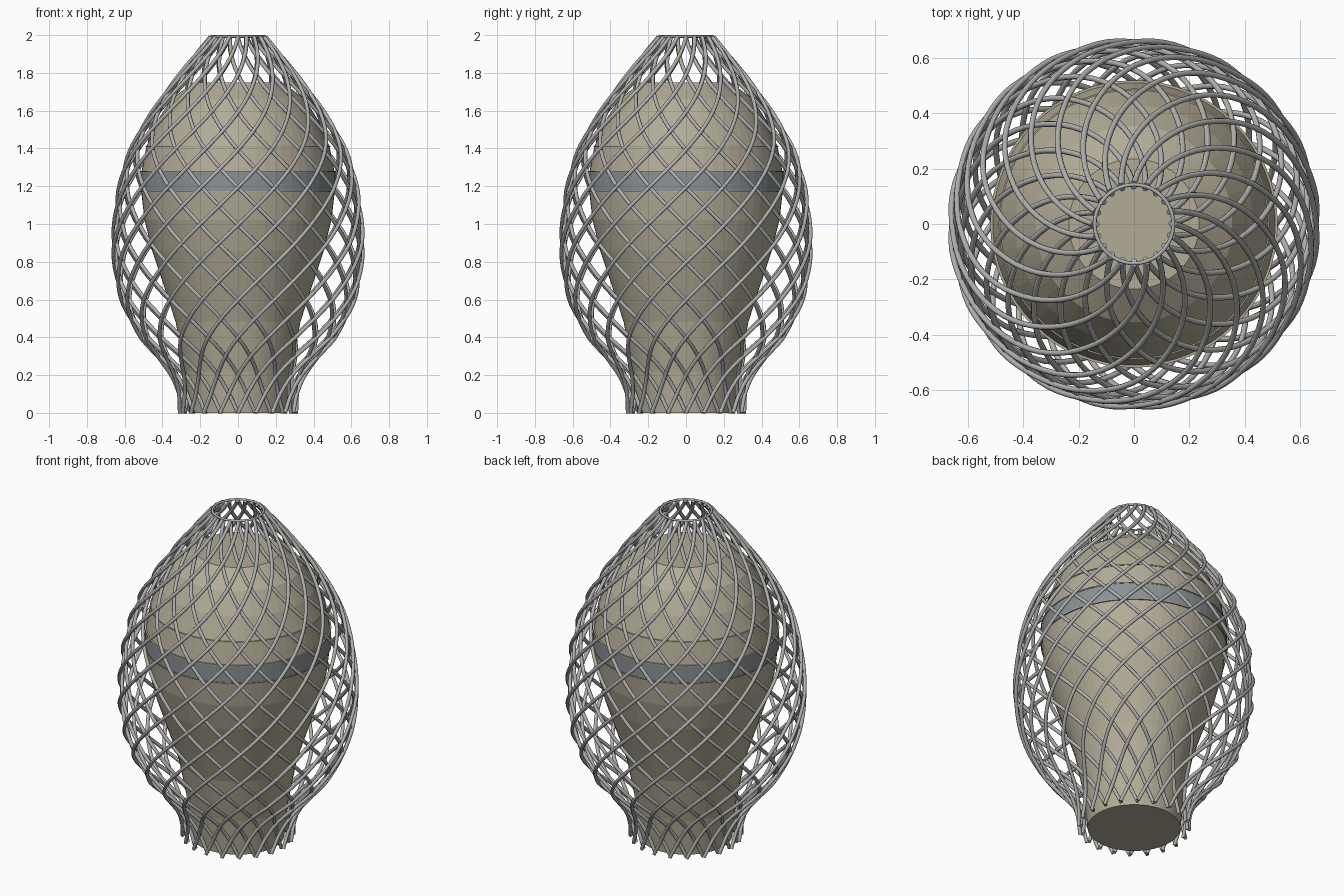
import bpy, bmesh, math

cube = bpy.data.objects.get("Cube")
if cube:
    bpy.data.objects.remove(cube)


def material(name, rgb):
    m = bpy.data.materials.new(name)
    m.use_nodes = True
    color = (*rgb, 1)
    m.diffuse_color = color
    bsdf = m.node_tree.nodes["Principled BSDF"]
    bsdf.inputs["Base Color"].default_value = color
    bsdf.inputs["Roughness"].default_value = 0.6
    return m


STONE = material("warm stone", (0.45, 0.41, 0.31))
STEEL = material("light grey steel", (0.43, 0.43, 0.42))
GLASS = material("blue grey band", (0.26, 0.285, 0.30))


def lathe(name, profile, mat, segments=64):
    """Turn (radius, height) points round the z axis, capped at both ends."""
    bm = bmesh.new()
    rings = []
    for r, z in profile:
        angles = [math.tau * i / segments for i in range(segments)]
        rings.append([bm.verts.new((r * math.cos(a), r * math.sin(a), z)) for a in angles])
    for low, high in zip(rings, rings[1:]):
        for i in range(segments):
            j = (i + 1) % segments
            bm.faces.new((low[i], low[j], high[j], high[i]))
    bm.faces.new(rings[0][::-1])
    bm.faces.new(rings[-1])
    mesh = bpy.data.meshes.new(name)
    bm.to_mesh(mesh)
    bm.free()
    mesh.materials.append(mat)
    obj = bpy.data.objects.new(name, mesh)
    bpy.context.collection.objects.link(obj)
    return obj


def smooth_lookup(points, z):
    """Smooth cubic interpolation through (height, value) points."""
    last = len(points) - 1
    k = max(i for i in range(last) if points[i][0] <= z or i == 0)

    def slope(i):
        a, b = points[max(i - 1, 0)], points[min(i + 1, last)]
        return (b[1] - a[1]) / (b[0] - a[0])

    (z0, v0), (z1, v1) = points[k], points[k + 1]
    h = z1 - z0
    t = (z - z0) / h
    s = 1 - t
    return (v0 * (1 + 2 * t) * s * s + slope(k) * h * t * s * s
            + v1 * (3 - 2 * t) * t * t - slope(k + 1) * h * t * t * s)


# Solid inner body, made of faceted tiers
lathe("inner_body", [
    (0.258, 0), (0.28, 0.22), (0.33, 0.48), (0.385, 0.65), (0.455, 0.86),
    (0.495, 1.02), (0.512, 1.17), (0.51, 1.28), (0.485, 1.41),
    (0.43, 1.54), (0.355, 1.66), (0.235, 1.75)], STONE)

# Window band and thin floor ledges
lathe("window_band", [(0.516, 1.175), (0.516, 1.275)], GLASS)
for label, r, z in (("lower", 0.519, 1.172), ("middle", 0.519, 1.277), ("upper", 0.489, 1.41)):
    lathe(label + "_ledge", [(r, z - 0.003), (r, z + 0.003)], STONE)

# Outer lattice: two opposed families of spiral strands, one laid over the other
RADIUS = [(0, 0.308), (0.1, 0.316), (0.2, 0.354), (0.3, 0.43), (0.4, 0.515),
          (0.6, 0.618), (0.85, 0.662), (1.0, 0.657), (1.2, 0.63), (1.4, 0.568),
          (1.6, 0.452), (1.8, 0.304), (1.99, 0.147)]
TOP = 1.99
STRANDS = 20
STEPS = 56


def tube_mesh(obj):
    """Turn a bevelled curve into a smooth mesh with outward normals."""
    bpy.context.collection.objects.link(obj)
    bpy.ops.object.select_all(action="DESELECT")
    obj.select_set(True)
    bpy.context.view_layer.objects.active = obj
    bpy.ops.object.convert(target="MESH")
    mesh = bpy.context.view_layer.objects.active.data
    bm = bmesh.new()
    bm.from_mesh(mesh)
    bmesh.ops.remove_doubles(bm, verts=bm.verts, dist=0.00001)
    bmesh.ops.recalc_face_normals(bm, faces=bm.faces)
    bm.to_mesh(mesh)
    bm.free()
    bpy.ops.object.shade_smooth_by_angle(angle=math.radians(65))


def new_curve(name, thickness):
    curve = bpy.data.curves.new(name, "CURVE")
    curve.dimensions = "3D"
    curve.bevel_depth = thickness
    curve.bevel_resolution = 2
    curve.use_fill_caps = True
    curve.materials.append(STEEL)
    return curve


def strand_family(name, direction, inset):
    """Each strand makes half a turn on its way up."""
    curve = new_curve(name, 0.0105)
    for n in range(STRANDS):
        spline = curve.splines.new("POLY")
        spline.points.add(STEPS)
        start = math.tau * n / STRANDS
        for i, point in enumerate(spline.points):
            z = TOP * i / STEPS
            r = smooth_lookup(RADIUS, z) - inset
            a = start + direction * math.pi * z / TOP
            point.co = (r * math.cos(a), r * math.sin(a), z, 1)
    tube_mesh(bpy.data.objects.new(name, curve))


strand_family("outer_strands", 1, 0)
strand_family("inner_strands", -1, 0.014)

# Thin ring that closes the crown
ring = new_curve("crown_ring", 0.007)
loop = ring.splines.new("POLY")
loop.points.add(47)
loop.use_cyclic_u = True
for i, point in enumerate(loop.points):
    a = math.tau * i / len(loop.points)
    point.co = (0.142 * math.cos(a), 0.142 * math.sin(a), 1.993, 1)
tube_mesh(bpy.data.objects.new("crown_ring", ring))
